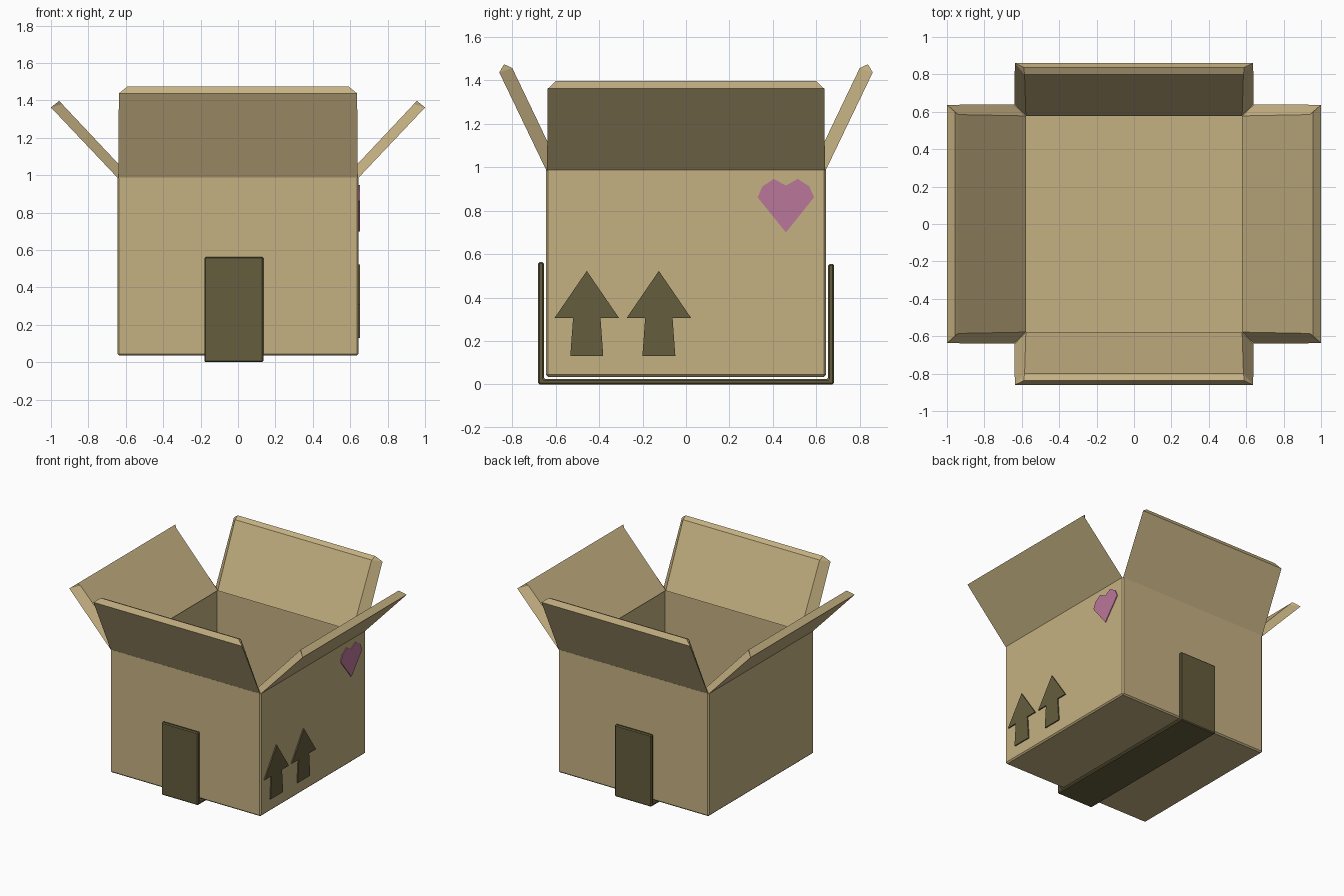
import bpy, bmesh, math
from mathutils import Matrix, Vector

if "Cube" in bpy.data.objects:
    bpy.data.objects.remove(bpy.data.objects["Cube"])


def material(name, rgb):
    m = bpy.data.materials.new(name)
    m.diffuse_color = (*rgb, 1)
    m.use_nodes = True
    m.node_tree.nodes["Principled BSDF"].inputs["Base Color"].default_value = m.diffuse_color
    return m


CARD = material("cardboard", (0.56, 0.44, 0.225))
DARK = material("dark_olive", (0.13, 0.11, 0.047))
PINK = material("pink", (0.49, 0.185, 0.33))


def finish(bm, name, mat):
    bmesh.ops.recalc_face_normals(bm, faces=bm.faces)
    me = bpy.data.meshes.new(name)
    bm.to_mesh(me)
    bm.free()
    me.materials.append(mat)
    ob = bpy.data.objects.new(name, me)
    bpy.context.collection.objects.link(ob)
    return ob


def plate(name, pts, x0, x1, mat, bevel=0.0):
    """Extrude a (y, z) outline along x."""
    bm = bmesh.new()
    f = bm.faces.new([bm.verts.new((x0, y, z)) for y, z in pts])
    r = bmesh.ops.extrude_face_region(bm, geom=[f])
    vs = [v for v in r["geom"] if isinstance(v, bmesh.types.BMVert)]
    bmesh.ops.translate(bm, verts=vs, vec=(x1 - x0, 0, 0))
    ob = finish(bm, name, mat)
    if bevel:
        b = ob.modifiers.new("edge", "BEVEL")
        b.width = bevel
        b.segments = 1
    return ob


# Open box body: hollow, with chamfered outer edges
W, IN, Z0, Z1 = 0.645, 0.578, 0.035, 0.988
bm = bmesh.new()
bmesh.ops.create_cube(bm, size=1, matrix=Matrix.Translation((0, 0, (Z0 + Z1) / 2))
                      @ Matrix.Diagonal((2 * W, 2 * W, Z1 - Z0, 1)))
top = max(bm.faces, key=lambda f: f.calc_center_median().z)
bmesh.ops.inset_region(bm, faces=[top], thickness=W - IN)
r = bmesh.ops.extrude_face_region(bm, geom=[top])
vs = [v for v in r["geom"] if isinstance(v, bmesh.types.BMVert)]
bmesh.ops.translate(bm, verts=vs, vec=(0, 0, -(Z1 - Z0) + 0.065))
if top.is_valid:
    bmesh.ops.delete(bm, geom=[top], context="FACES_ONLY")
outer = [e for e in bm.edges
         if all(abs(abs(v.co.x) - W) < 1e-4 for v in e.verts)
         and any(v.co.z < Z0 + 1e-4 for v in e.verts)
         or all(v.co.z < Z0 + 1e-4 for v in e.verts)]
bmesh.ops.bevel(bm, geom=outer, offset=0.01, segments=1, affect="EDGES", profile=0.5)
finish(bm, "box_body", CARD)


# Flap: cross-section (outward, up, half width) leaning out from the rim
def flap(name, section, angle):
    bm = bmesh.new()
    rot = Matrix.Rotation(angle, 3, "Z")
    sides = [[bm.verts.new(rot @ Vector((d, s * w, z))) for d, z, w in section]
             for s in (-1, 1)]
    n = len(section)
    for i in range(n):
        j = (i + 1) % n
        bm.faces.new((sides[0][i], sides[0][j], sides[1][j], sides[1][i]))
    for s in sides:
        # side strip split so that every facet stays flat
        bm.faces.new((s[0], s[1], s[3], s[4]))
        bm.faces.new((s[1], s[2], s[3]))
    finish(bm, name, CARD)


wide = [(0.643, 0.985, 0.64), (1.0, 1.362, 0.637), (0.957, 1.397, 0.60),
        (0.94, 1.38, 0.585), (0.578, 0.995, 0.578)]
short = [(0.643, 0.985, 0.64), (0.86, 1.437, 0.637), (0.838, 1.475, 0.59),
         (0.80, 1.457, 0.585), (0.578, 0.993, 0.578)]
for name, sec, a in (("right_flap", wide, 0), ("back_flap", short, 90),
                     ("left_flap", wide, 180), ("front_flap", short, 270)):
    flap(name, sec, math.radians(a))

# Tape strip running under the box and up the front and back
tape = [(-0.682, 0.0), (0.682, 0.0), (0.682, 0.555), (0.655, 0.555),
        (0.655, 0.025), (-0.655, 0.025), (-0.655, 0.563), (-0.682, 0.563)]
plate("tape_strip", tape, -0.18, 0.135, DARK, 0.007)

# Two arrows on the right side
half = [(0.148, 0.307), (0.063, 0.307), (0.076, 0.13)]
arrow = [(0, 0.523)] + half + [(-y, z) for y, z in reversed(half)]
for i, c in enumerate((-0.457, -0.125)):
    plate(f"arrow_{i + 1}", [(y + c, z) for y, z in arrow], W - 0.001, W + 0.0085, DARK)

# Heart on the right side
half = [(0.13, 0.862), (0.108, 0.912), (0.055, 0.947)]
heart = [(0, 0.70)] + half + [(0, 0.916)] + [(-y, z) for y, z in reversed(half)]
plate("heart", [(y + 0.46, z) for y, z in heart], W - 0.001, W + 0.006, PINK)
